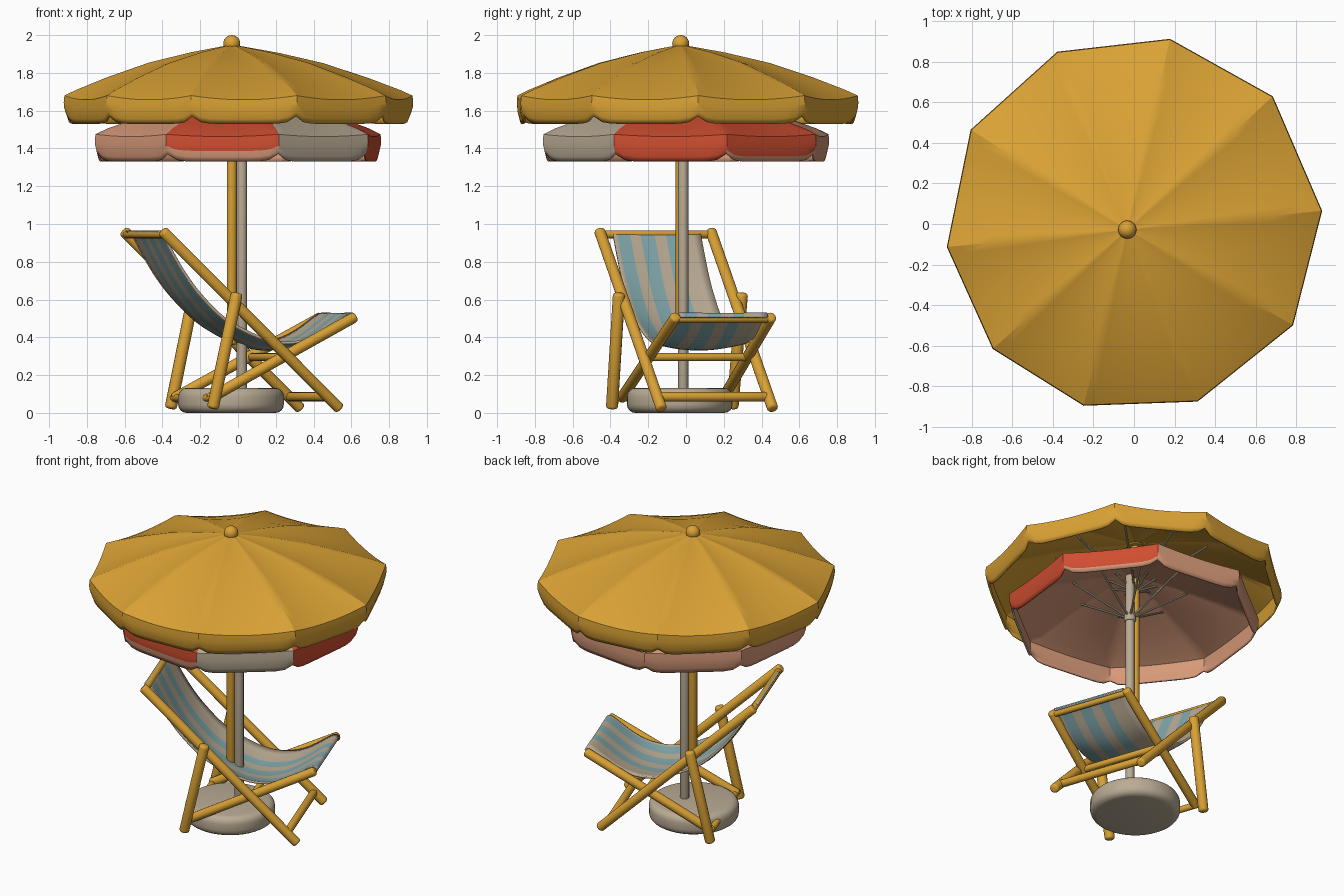
import bpy, bmesh, math
from mathutils import Vector, Matrix

if "Cube" in bpy.data.objects:
    bpy.data.objects.remove(bpy.data.objects["Cube"])


def material(name, r, g, b):
    m = bpy.data.materials.new(name)
    m.diffuse_color = (r, g, b, 1)
    m.use_nodes = True
    m.node_tree.nodes["Principled BSDF"].inputs["Base Color"].default_value = m.diffuse_color
    return m


GOLD = material("golden yellow", 0.70, 0.36, 0.035)
BEIGE = material("warm beige", 0.49, 0.41, 0.30)
BLUE = material("soft blue", 0.22, 0.39, 0.41)
RED = material("tomato red", 0.62, 0.075, 0.03)
SALMON = material("salmon", 0.68, 0.32, 0.19)


def finish(bm, name, mats, angle=35):
    me = bpy.data.meshes.new(name)
    bm.to_mesh(me)
    bm.free()
    for m in mats:
        me.materials.append(m)
    for p in me.polygons:
        p.use_smooth = True
    me.set_sharp_from_angle(angle=math.radians(angle))
    ob = bpy.data.objects.new(name, me)
    bpy.context.collection.objects.link(ob)
    return ob


def rod(name, a, b, r, mat, r2=None, segs=14, rounding=0.5):
    """Round bar between two points with softened ends."""
    a, b = Vector(a), Vector(b)
    d = b - a
    bm = bmesh.new()
    bmesh.ops.create_cone(bm, cap_ends=True, segments=segs, radius1=r,
                          radius2=r if r2 is None else r2, depth=d.length)
    if rounding:
        ends = [e for e in bm.edges if abs(e.verts[0].co.z - e.verts[1].co.z) < 1e-5]
        bmesh.ops.bevel(bm, geom=ends, offset=r * rounding, segments=3,
                        profile=0.5, affect='EDGES')
    rot = d.to_track_quat('Z', 'Y').to_matrix().to_4x4()
    bm.transform(Matrix.Translation((a + b) / 2) @ rot)
    return finish(bm, name, [mat])


def canopy(name, angles, radius, apex, rings, hem, sag, mats, rule, inner=0):
    """Panelled umbrella cloth: rings = (rim fraction, z); hem = (z, notch height)."""
    bm = bmesh.new()
    n, cols = len(angles), 12
    rim = [Vector((radius * math.cos(math.radians(a)),
                   radius * math.sin(math.radians(a)), 0)) for a in angles]
    top = Vector((apex[0], apex[1], 0))
    crease = rings[-1][1]
    drops = [0.0, 0.33, 0.58, 0.8, 1.0]
    for i in range(n):
        grid = []
        for c in range(cols + 1):
            t = c / cols
            belly = 1 - (2 * t - 1) ** 2
            edge = rim[i].lerp(rim[(i + 1) % n], t)
            col = []
            for f, z in rings:
                p = top.lerp(edge, f)
                p.z = z - sag * belly * f
                col.append(bm.verts.new(p))
            low = hem[0] + hem[1] * abs(2 * t - 1) ** 8
            high = crease - sag * belly
            for k in drops[1:]:
                p = edge * (1 + 0.012 * math.sin(k * 3) - 0.018 * k)
                p.z = high + (low - high) * k
                col.append(bm.verts.new(p))
            grid.append(col)
        for c in range(cols):
            for r in range(len(grid[0]) - 1):
                q = [grid[c][r], grid[c][r + 1], grid[c + 1][r + 1], grid[c + 1][r]]
                if r == 0:
                    q.pop()
                face = bm.faces.new(q)
                face.material_index = rule(i, r - len(rings) + 1)
    bmesh.ops.remove_doubles(bm, verts=bm.verts, dist=0.0004)
    bmesh.ops.recalc_face_normals(bm, faces=bm.faces)
    if sum(f.normal.z for f in bm.faces) < 0:
        bmesh.ops.reverse_faces(bm, faces=bm.faces)
    ob = finish(bm, name, mats, 28)
    mod = ob.modifiers.new("cloth thickness", 'SOLIDIFY')
    mod.thickness = 0.012
    mod.offset = -1
    mod.material_offset = inner
    return ob


# Umbrella base
CX, CY = -0.037, -0.033
bm = bmesh.new()
bmesh.ops.create_cone(bm, cap_ends=True, segments=40, radius1=0.28, radius2=0.28, depth=0.132)
hoops = [e for e in bm.edges if abs(e.verts[0].co.z - e.verts[1].co.z) < 1e-5]
bmesh.ops.bevel(bm, geom=hoops, offset=0.045, segments=4, profile=0.5, affect='EDGES')
bm.transform(Matrix.Translation((CX, CY, 0.066)))
finish(bm, "umbrella_base", [BEIGE])

# Poles and finial
PU, PL = (-0.033, -0.028), (0.02, -0.015)
rod("upper_pole", (*PU, 0.36), (*PU, 1.94), 0.027, GOLD)
rod("lower_pole", (*PL, 0.1), (*PL, 1.7), 0.028, BEIGE)
rod("finial_collar", (*PU, 1.915), (*PU, 1.965), 0.055, GOLD, 0.03, rounding=0.1)
bm = bmesh.new()
bmesh.ops.create_uvsphere(bm, u_segments=20, v_segments=12, radius=0.045)
bm.transform(Matrix.Translation((*PU, 1.955)))
finish(bm, "finial_ball", [GOLD])

# Upper canopy, ten panels
UP_ANGLES = [4, 42.6, 79, 114, 150, 187, 221.5, 254.5, 289.7, 327.5]
canopy("upper_canopy", UP_ANGLES, 0.926, PU,
       [(0, 1.95), (0.06, 1.94), (0.25, 1.908), (0.5, 1.853), (0.75, 1.775), (0.93, 1.71), (1, 1.68)],
       (1.53, 0.04), 0.022, [GOLD], lambda i, r: 0)

# Lower canopy, eight panels, coloured by sector
LOW_ANGLES = [16 + 45 * i for i in range(8)]


def low_colour(panel, row):
    # row counts from the crease downwards; negative rows lie on the roof
    if panel == 6:
        return 1
    if panel == 7:
        return 0
    if panel == 5:
        return 0 if row < 2 else 2
    if panel == 0:
        return 0 if row < 3 else 2
    return 2


canopy("lower_canopy", LOW_ANGLES, 0.785, PL,
       [(0, 1.70), (0.06, 1.695), (0.35, 1.645), (0.7, 1.565), (0.92, 1.505), (1, 1.475)],
       (1.33, 0.04), 0.012, [RED, BEIGE, SALMON], low_colour, inner=2)

# Struts under both canopies
for label, angs, hub, z0, reach, z1 in (("upper", UP_ANGLES, PU, 1.6, 0.5, 1.80),
                                        ("lower", LOW_ANGLES, PL, 1.38, 0.36, 1.60)):
    for k, a in enumerate(angs):
        c, s = math.cos(math.radians(a)), math.sin(math.radians(a))
        rod(f"{label}_strut_{k + 1}", (*hub, z0),
            (hub[0] + reach * c, hub[1] + reach * s, z1), 0.007, BEIGE, segs=8, rounding=0)
    if label == "lower":
        rod("lower_strut_hub", (*hub, z0 - 0.02), (*hub, z0 + 0.03), 0.036, BEIGE, rounding=0.2)


# Deck chair, laid out as forward u, sideways v, height z and then turned
def chair(u, v, z):
    v += 0.012
    return Vector((0.944 * u - 0.33 * v, 0.33 * u + 0.944 * v, z))


for side, s in (("near", -1), ("far", 1)):
    rod(f"{side}_back_rail", chair(-0.53, s * 0.312, 0.965), chair(0.468, s * 0.312, 0.02), 0.03, GOLD)
    rod(f"{side}_seat_rail", chair(0.57, s * 0.268, 0.51), chair(-0.26, s * 0.285, 0.075), 0.029, GOLD)
    rod(f"{side}_prop_leg", chair(-0.256, s * 0.338, 0.022), chair(-0.122, s * 0.345, 0.635), 0.032, GOLD)

for name, u, z, half, r in (("top_bar", -0.517, 0.945, 0.31, 0.021),
                            ("front_bar", 0.552, 0.498, 0.27, 0.021),
                            ("middle_bar", 0.17, 0.295, 0.31, 0.021),
                            ("front_foot_bar", 0.40, 0.085, 0.31, 0.025),
                            ("rear_foot_bar", -0.245, 0.08, 0.335, 0.021)):
    rod(name, chair(u, -half, z), chair(u, half, z), r, GOLD)

# Striped sling
PATH = [(-0.535, 0.955), (-0.505, 0.945), (-0.44, 0.83), (-0.37, 0.715), (-0.285, 0.605),
        (-0.16, 0.485), (0, 0.40), (0.14, 0.36), (0.28, 0.37), (0.4, 0.42), (0.545, 0.52), (0.575, 0.505)]
BANDS = [0, 0.04, 0.19, 0.31, 0.47, 0.60, 0.73, 1]


def smooth_path(pts, steps=4):
    out = []
    for i in range(len(pts) - 1):
        p = [Vector(pts[min(max(i + k, 0), len(pts) - 1)]) for k in (-1, 0, 1, 2)]
        for j in range(steps):
            t = j / steps
            out.append(0.5 * (2 * p[1] + (p[2] - p[0]) * t
                              + (2 * p[0] - 5 * p[1] + 4 * p[2] - p[3]) * t * t
                              + (3 * p[1] - p[0] - 3 * p[2] + p[3]) * t ** 3))
    return out + [Vector(pts[-1])]


cuts = []
for i in range(len(BANDS) - 1):
    cuts += [(BANDS[i] + (BANDS[i + 1] - BANDS[i]) * k / 3, i % 2) for k in range(3)]
cuts.append((1, 0))
line = smooth_path(PATH)
bm = bmesh.new()
rows = []
for k, p in enumerate(line):
    dip = 0.045 * math.sin(math.pi * k / (len(line) - 1)) ** 2
    rows.append([bm.verts.new(chair(p.x, (2 * f - 1) * 0.245,
                                    p.y + dip * ((2 * f - 1) ** 2 - 0.6))) for f, _ in cuts])
for a, b in zip(rows, rows[1:]):
    for c in range(len(cuts) - 1):
        bm.faces.new((a[c], b[c], b[c + 1], a[c + 1])).material_index = cuts[c][1]
sling = finish(bm, "striped_sling", [BEIGE, BLUE], 60)
thick = sling.modifiers.new("cloth thickness", 'SOLIDIFY')
thick.thickness = 0.014
thick.offset = 0
